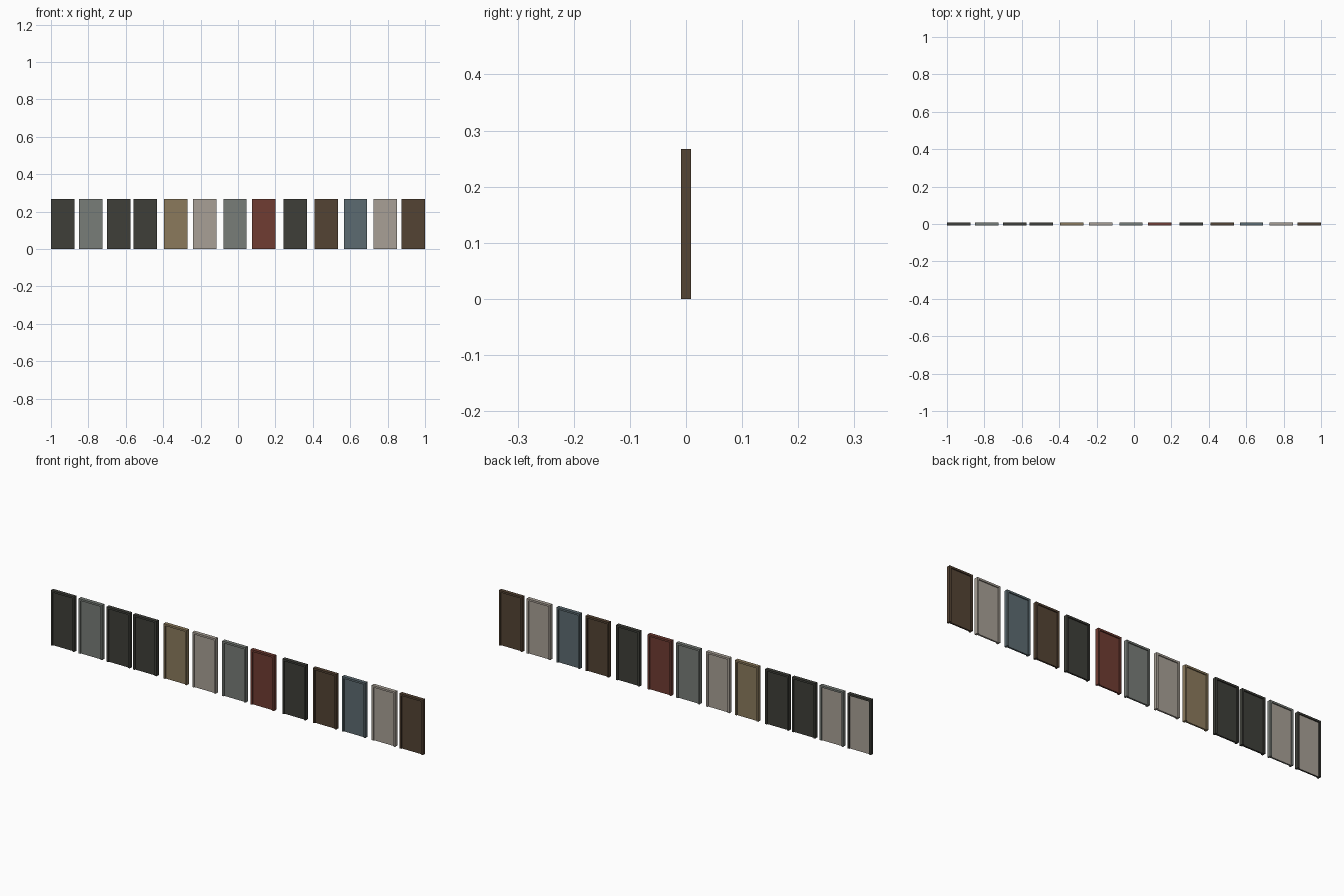
import bpy, bmesh

if "Cube" in bpy.data.objects:
    bpy.data.objects.remove(bpy.data.objects["Cube"])

W, H, T = 0.125, 0.267, 0.018     # outer width, height, depth of each framed door
JAMB = 0.009                      # width of frame members
LEAF_T = 0.008                    # thickness of the recessed leaf


def material(name, rgb):
    def lin(v):
        v /= 255
        return v / 12.92 if v <= 0.04045 else ((v + 0.055) / 1.055) ** 2.4
    m = bpy.data.materials.new(name)
    m.diffuse_color = (*[lin(v) for v in rgb], 1)
    m.use_nodes = True
    m.node_tree.nodes["Principled BSDF"].inputs["Base Color"].default_value = m.diffuse_color
    return m


MATS = {n: material(n, c) for n, c in {
    "charcoal": (62, 63, 57),
    "grey": (120, 125, 120),
    "tan": (139, 122, 92),
    "pale_grey": (168, 160, 150),
    "red_brown": (112, 60, 50),
    "dark_brown": (84, 67, 51),
    "slate_blue": (92, 107, 113),
}.items()}


def add_box(bm, x0, x1, y0, y1, z0, z1):
    r = bmesh.ops.create_cube(bm, size=1)
    for v in r["verts"]:
        v.co.x = x0 if v.co.x < 0 else x1
        v.co.y = y0 if v.co.y < 0 else y1
        v.co.z = z0 if v.co.z < 0 else z1


def make_object(name, bm, x, mats):
    me = bpy.data.meshes.new(name)
    bm.to_mesh(me)
    bm.free()
    for m in mats:
        me.materials.append(MATS[m])
    ob = bpy.data.objects.new(name, me)
    ob.location.x = x
    bpy.context.collection.objects.link(ob)
    return ob


def door(i, x, colour, back):
    # frame: one inverted-U profile extruded through its depth
    w, j = W / 2, W / 2 - JAMB
    pts = [(-w, 0), (-j, 0), (-j, H - JAMB), (j, H - JAMB),
           (j, 0), (w, 0), (w, H), (-w, H)]
    bm = bmesh.new()
    f = bm.faces.new([bm.verts.new((px, -T / 2, pz)) for px, pz in pts])
    ext = bmesh.ops.extrude_face_region(bm, geom=[f])
    for v in ext["geom"]:
        if isinstance(v, bmesh.types.BMVert):
            v.co.y = T / 2
    bmesh.ops.recalc_face_normals(bm, faces=bm.faces)
    make_object(f"door_frame_{i}", bm, x, [colour])

    # recessed leaf, optionally another colour on its back face
    bm = bmesh.new()
    add_box(bm, -j, j, -LEAF_T / 2, LEAF_T / 2, 0, H - JAMB)
    bm.normal_update()
    for f in bm.faces:
        f.material_index = 1 if f.normal.y > 0.5 else 0
    make_object(f"door_leaf_{i}", bm, x, [colour, back])


# row of doors: centre x, colour, colour of the leaf's back
ROW = [
    (-0.9375, "charcoal", "pale_grey"),
    (-0.788, "grey", "pale_grey"),
    (-0.638, "charcoal", "charcoal"),
    (-0.495, "charcoal", "charcoal"),
    (-0.332, "tan", "tan"),
    (-0.177, "pale_grey", "pale_grey"),
    (-0.016, "grey", "grey"),
    (0.137, "red_brown", "red_brown"),
    (0.307, "charcoal", "charcoal"),
    (0.472, "dark_brown", "dark_brown"),
    (0.628, "slate_blue", "slate_blue"),
    (0.788, "pale_grey", "pale_grey"),
    (0.9375, "dark_brown", "dark_brown"),
]
for i, (x, c, b) in enumerate(ROW, 1):
    door(i, x, c, b)
